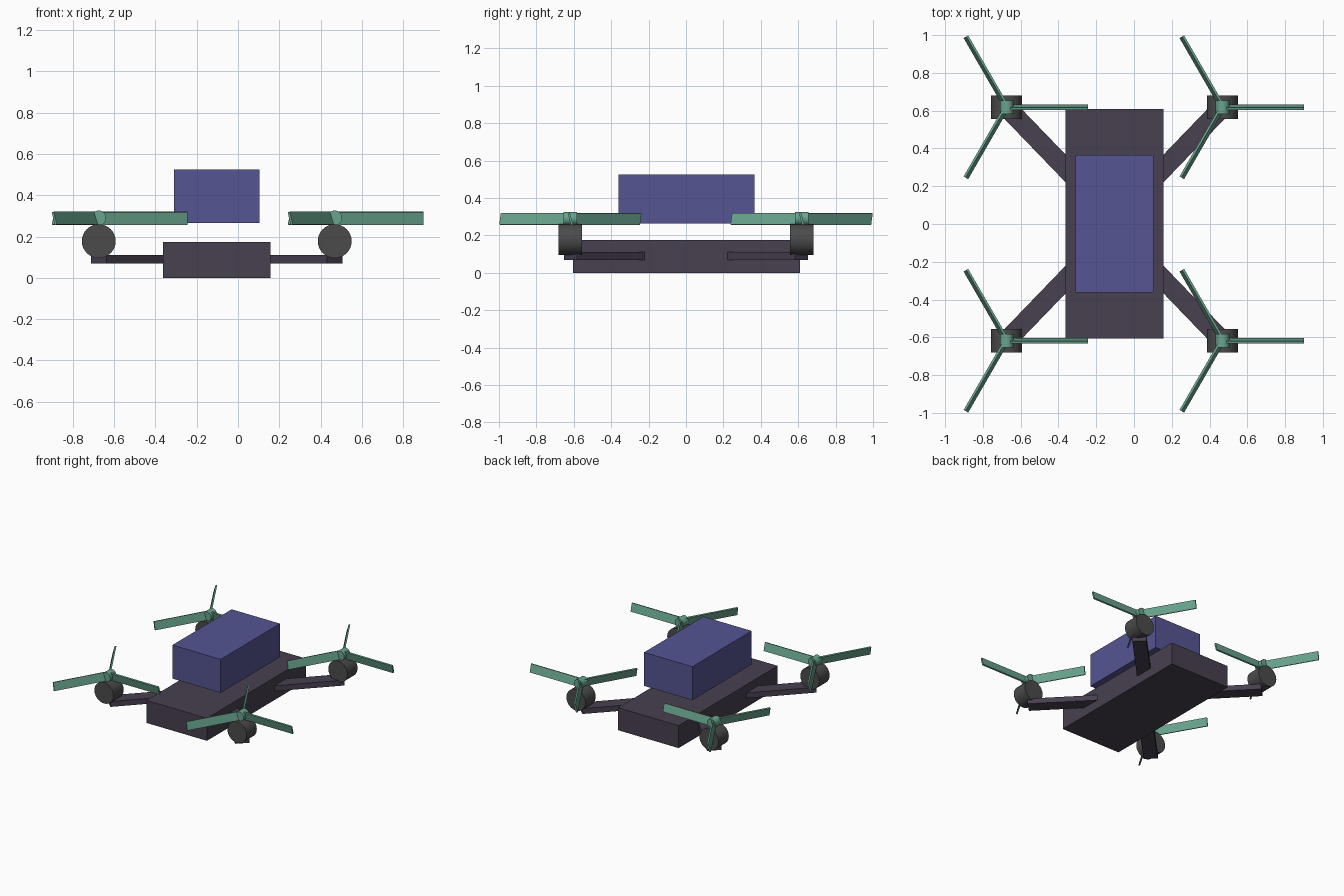
import bpy, math
from mathutils import Matrix, Vector

if "Cube" in bpy.data.objects:
    bpy.data.objects.remove(bpy.data.objects["Cube"])


def material(name, rgb):
    m = bpy.data.materials.new(name)
    m.diffuse_color = (*rgb, 1)
    m.use_nodes = True
    m.node_tree.nodes["Principled BSDF"].inputs["Base Color"].default_value = m.diffuse_color
    return m


HULL = material("dark_purple", (0.065, 0.05, 0.08))
CARGO = material("blue", (0.09, 0.09, 0.29))
MOTOR = material("charcoal", (0.07, 0.07, 0.07))
PROP = material("green", (0.14, 0.37, 0.27))


def finish(name, mat, matrix):
    ob = bpy.context.object
    ob.name = name
    ob.data.transform(matrix)
    ob.data.materials.append(mat)
    return ob


def box(name, size, mat, matrix):
    bpy.ops.mesh.primitive_cube_add(size=1)
    return finish(name, mat, matrix @ Matrix.Diagonal((*size, 1)))


def drum(name, radius, length, loc, mat):
    # cylinder lying along y
    bpy.ops.mesh.primitive_cylinder_add(vertices=32, radius=radius, depth=length)
    ob = finish(name, mat, Matrix.Translation(loc) @ Matrix.Rotation(math.pi / 2, 4, 'X'))
    bpy.ops.object.shade_smooth_by_angle(angle=math.radians(35))
    return ob


T, R = Matrix.Translation, Matrix.Rotation
MID = -0.103

# central hull and the cargo box hovering above it
box("hull", (0.52, 1.214, 0.175), HULL, T((MID, 0.002, 0.0875)))
box("cargo_box", (0.415, 0.727, 0.26), CARGO, T((MID, 0.002, 0.395)))

for sx, side in ((-1, "left"), (1, "right")):
    for sy, end in ((-1, "front"), (1, "rear")):
        tag = f"{end}_{side}"
        cx, cy = MID + sx * 0.5715, sy * 0.618

        # diagonal arm from inside the hull to the motor centre
        a = Vector((MID + sx * 0.13, sy * 0.16, 0.09))
        b = Vector((cx, cy, 0.09))
        d = b - a
        box(f"arm_{tag}", (d.length, 0.102, 0.042), HULL,
            T((a + b) / 2) @ R(math.atan2(d.y, d.x), 4, 'Z'))

        # motor and propeller hub
        drum(f"motor_{tag}", 0.082, 0.125, (cx, cy, 0.178), MOTOR)
        drum(f"hub_{tag}", 0.036, 0.072, (cx, cy, 0.29), PROP)

        # three steeply pitched flat blades
        for i in range(3):
            box(f"blade_{tag}_{i + 1}", (0.431, 0.012, 0.064), PROP,
                T((cx, cy, 0.288)) @ R(i * math.tau / 3, 4, 'Z')
                @ T((0.2155, 0, 0)) @ R(math.radians(15), 4, 'X'))
